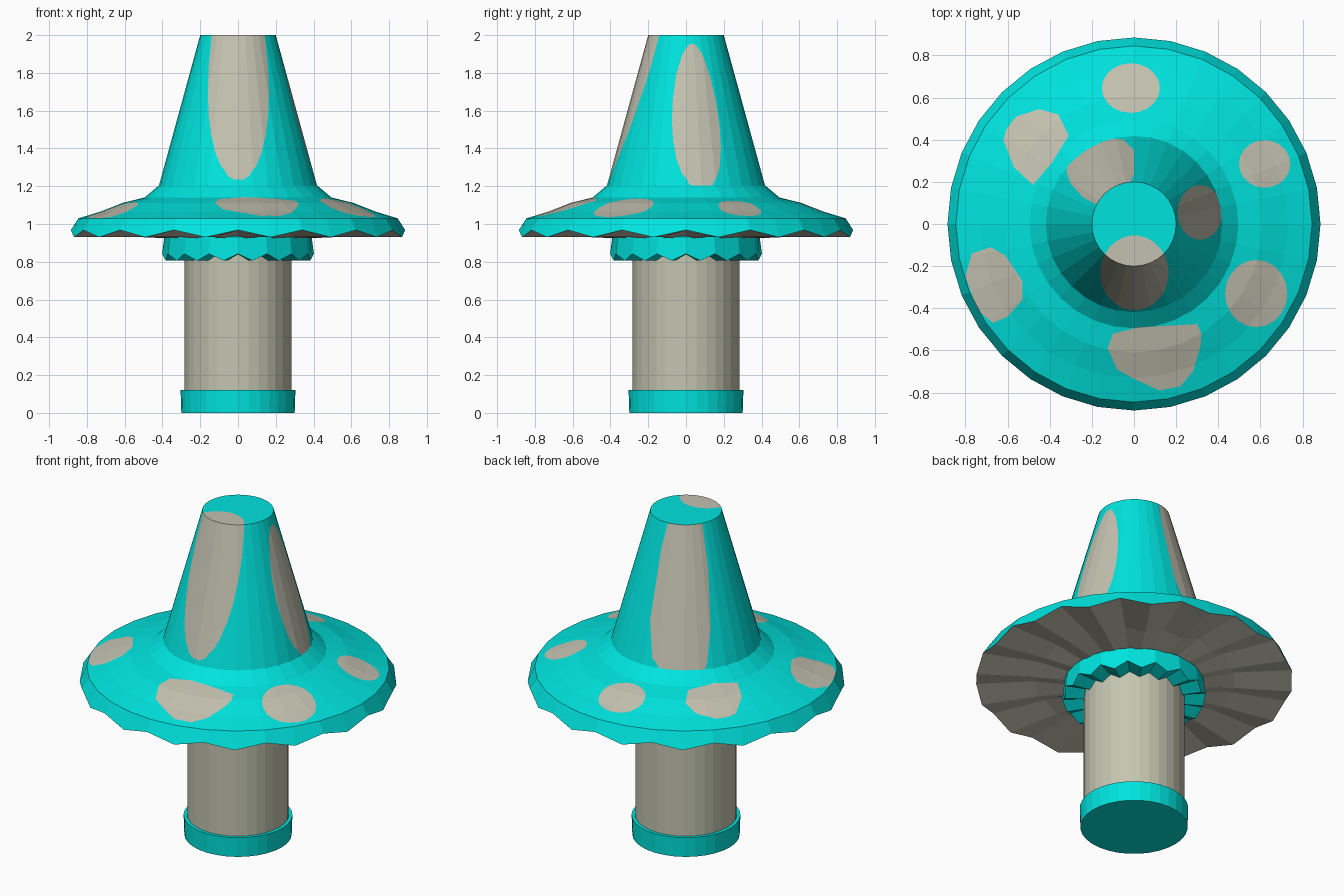
import bpy, bmesh, math
from mathutils import Vector

if "Cube" in bpy.data.objects:
    bpy.data.objects.remove(bpy.data.objects["Cube"])

N = 32


def material(name, rgb):
    m = bpy.data.materials.new(name)
    m.diffuse_color = (*rgb, 1)
    m.use_nodes = True
    m.node_tree.nodes["Principled BSDF"].inputs["Base Color"].default_value = m.diffuse_color
    return m


TEAL = material("teal", (0.0, 0.77, 0.73))
BEIGE = material("warm_grey", (0.55, 0.535, 0.435))
STEM = material("pale_stem_grey", (0.55, 0.555, 0.435))


def lathe(rings):
    """Rings are (r, z) or pleated (r_even, z_even, r_odd, z_odd), bottom to top on the outside."""
    bm = bmesh.new()
    loops = []
    for ring in rings:
        loop = []
        for i in range(N):
            r, z = ring[-2:] if i % 2 else ring[:2]
            a = math.tau * i / N
            loop.append(bm.verts.new((r * math.cos(a), r * math.sin(a), z)))
        loops.append(loop)
    bands = []
    for lo, hi in zip(loops, loops[1:]):
        bands.append([bm.faces.new((lo[i], lo[(i + 1) % N], hi[(i + 1) % N], hi[i]))
                      for i in range(N)])
    bm.faces.new(loops[0][::-1])
    bm.faces.new(loops[-1])
    bm.normal_update()
    return bm, bands


def finish(name, bm, mats):
    me = bpy.data.meshes.new(name)
    bm.to_mesh(me)
    bm.free()
    for m in mats:
        me.materials.append(m)
    ob = bpy.data.objects.new(name, me)
    bpy.context.collection.objects.link(ob)
    return ob


def ellipse(cx, cy, rx, ry, n=20):
    return [(cx + rx * math.cos(math.tau * i / n), cy + ry * math.sin(math.tau * i / n))
            for i in range(n)]


def cut_spot(bm, outline, zmin, zmax):
    """Cut a convex outline, seen from above, into the faces whose centre lies in the height range."""
    pts = [Vector((x, y, 0)) for x, y in outline]
    mid = sum(pts, Vector()) / len(pts)
    reach = max((p - mid).length for p in pts) + 0.25
    faces = []
    for f in bm.faces:
        c = f.calc_center_median()
        if f.normal.z > 0.02 and zmin < c.z < zmax and (c.xy - mid.xy).length < reach:
            faces.append(f)
    for a, b in zip(pts, pts[1:] + pts[:1]):
        if not faces:
            return
        no = (b - a).cross(Vector((0, 0, 1))).normalized()
        if no.dot(mid - a) > 0:
            no = -no
        geom = set(faces)
        for f in faces:
            geom.update(f.edges)
            geom.update(f.verts)
        res = bmesh.ops.bisect_plane(bm, geom=list(geom), dist=1e-5, plane_co=a, plane_no=no)
        faces = [g for g in res["geom"] if isinstance(g, bmesh.types.BMFace)
                 and (g.calc_center_median() - a).dot(no) < 0]
    for f in faces:
        f.material_index = 1


# Stem
bm, _ = lathe([(0.282, 0.02), (0.282, 1.0)])
finish("stem", bm, [STEM])

# Foot band with a small lip around the stem
bm, _ = lathe([(0.3, 0.0), (0.304, 0.12), (0.284, 0.12), (0.28, 0.09)])
finish("foot_band", bm, [TEAL])

# Pleated collar under the cap
bm, _ = lathe([(0.27, 0.84, 0.27, 0.808), (0.402, 0.842, 0.39, 0.806),
               (0.39, 0.93), (0.33, 0.96)])
finish("pleated_collar", bm, [TEAL])

# Cap: folded underside, wavy rim, sloping brim and tall blunt cone
bm, bands = lathe([(0.28, 0.92), (0.56, 0.968, 0.56, 0.932), (0.885, 0.968, 0.885, 0.93),
                   (0.845, 1.03), (0.73, 1.065), (0.61, 1.112), (0.495, 1.14),
                   (0.418, 1.205), (0.2, 2.0)])
for f in bands[0] + bands[1]:
    f.material_index = 1

# Spots on the brim
brim_spots = [
    ellipse(-0.015, 0.645, 0.138, 0.118),
    ellipse(0.62, 0.285, 0.122, 0.113),
    ellipse(0.58, -0.33, 0.148, 0.16),
    [(-0.62, 0.4), (-0.605, 0.45), (-0.56, 0.51), (-0.45, 0.545), (-0.36, 0.52), (-0.31, 0.42),
     (-0.39, 0.29), (-0.48, 0.185), (-0.57, 0.27)],
    [(-0.8, -0.25), (-0.77, -0.14), (-0.68, -0.11), (-0.61, -0.15), (-0.53, -0.27),
     (-0.53, -0.36), (-0.6, -0.44), (-0.67, -0.47), (-0.74, -0.41)],
    [(-0.125, -0.59), (-0.1, -0.52), (0.02, -0.49), (0.3, -0.475), (0.32, -0.52), (0.315, -0.58),
     (0.28, -0.7), (0.22, -0.77), (0.12, -0.79), (0.0, -0.735), (-0.08, -0.69)],
]
for s in brim_spots:
    cut_spot(bm, s, 1.035, 1.2)

# Spots on the cone; the front one runs over onto the flat top
cut_spot(bm, ellipse(0.002, -0.232, 0.162, 0.178, 26), 1.2, 2.1)
cut_spot(bm, ellipse(0.313, 0.055, 0.106, 0.13), 1.2, 1.99)
cut_spot(bm, [(-0.32, 0.25), (-0.31, 0.33), (-0.26, 0.385), (-0.15, 0.41), (-0.05, 0.4),
              (0.0, 0.35), (0.0, 0.24), (-0.02, 0.19), (-0.17, 0.09), (-0.24, 0.125),
              (-0.3, 0.19)], 1.2, 1.99)
finish("spotted_cap", bm, [TEAL, BEIGE])
